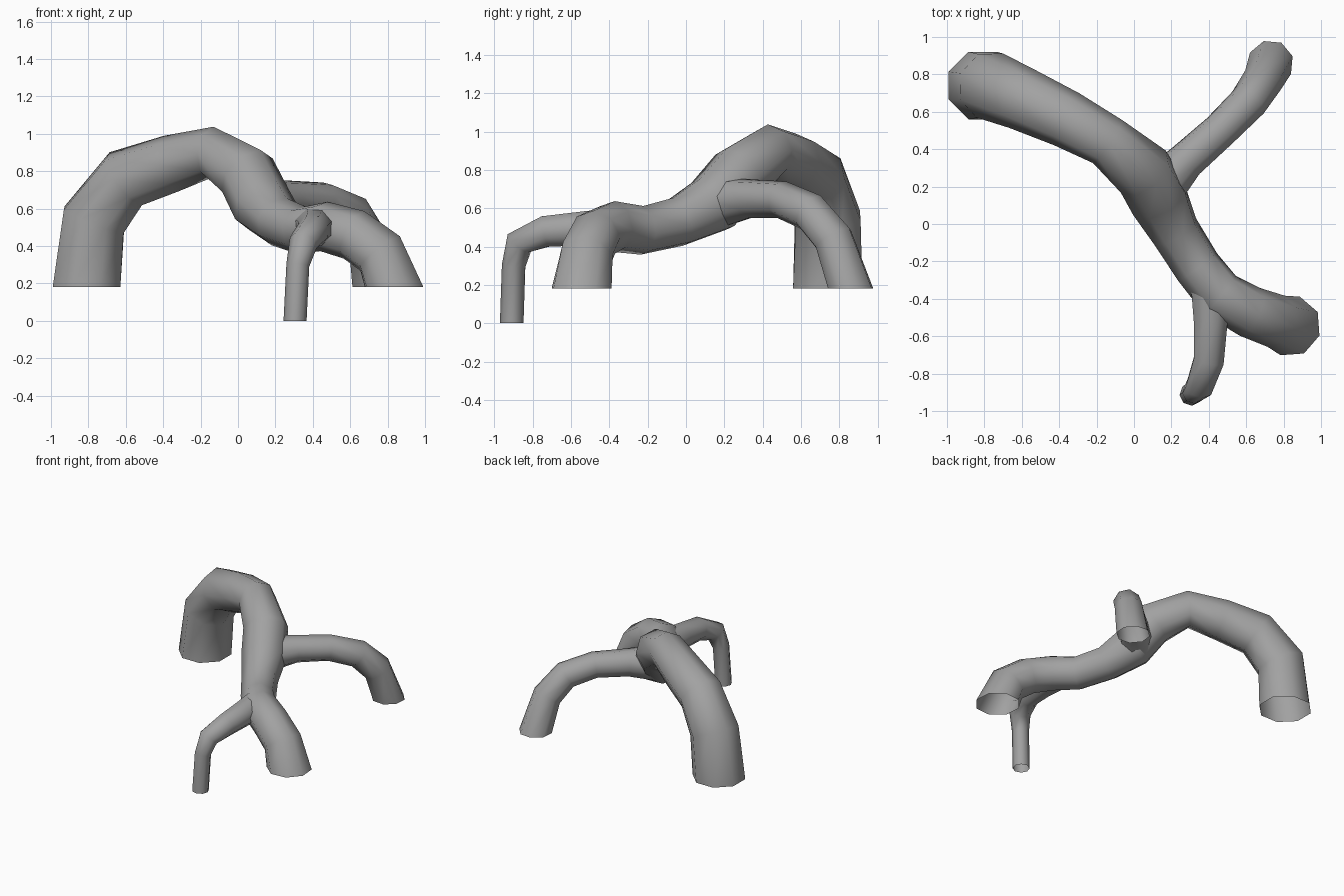
import bpy
import bmesh
import math
from mathutils import Vector

cube = bpy.data.objects.get("Cube")
if cube:
    bpy.data.objects.remove(cube, do_unlink=True)

SIDES = 8

bark = bpy.data.materials.new("grey bark")
bark.use_nodes = True
bark.diffuse_color = (0.36, 0.36, 0.36, 1)
bark.node_tree.nodes["Principled BSDF"].inputs["Base Color"].default_value = (0.36, 0.36, 0.36, 1)


def tube(name, path, open_start):
    """Loft an eight-sided hollow tube through (x, y, z, radius) stations."""
    points = [Vector(p[:3]) for p in path]
    last = len(points) - 1
    bm = bmesh.new()
    rings = []
    side = None
    for i, p in enumerate(points):
        ahead = (points[min(i + 1, last)] - p).normalized()
        behind = (p - points[max(i - 1, 0)]).normalized()
        tangent = (ahead + behind).normalized()
        # Free ends are cut level with the ground
        if i == last:
            tangent = Vector((0, 0, -1))
        elif i == 0 and open_start:
            tangent = Vector((0, 0, 1))
        if side is None:
            side = tangent.orthogonal().normalized()
        else:
            # Carry the ring direction along the path without twist
            turn = old_tangent.rotation_difference(tangent)
            side = (turn @ side).normalized()
        old_tangent = tangent
        up = tangent.cross(side)
        ring = []
        for k in range(SIDES):
            a = math.tau * (k + 0.5) / SIDES
            offset = side * math.cos(a) + up * math.sin(a)
            ring.append(bm.verts.new(p + offset * path[i][3] * 1.03))
        rings.append(ring)
    for r0, r1 in zip(rings, rings[1:]):
        for k in range(SIDES):
            n = (k + 1) % SIDES
            face = bm.faces.new((r0[k], r0[n], r1[n], r1[k]))
            face.smooth = True
    # Close the end buried in the trunk
    if not open_start:
        bm.faces.new(list(reversed(rings[0])))
    bm.normal_update()
    mesh = bpy.data.meshes.new(name)
    bm.to_mesh(mesh)
    bm.free()
    mesh.materials.append(bark)
    obj = bpy.data.objects.new(name, mesh)
    bpy.context.collection.objects.link(obj)
    return obj


# Thick arching root running from back right to front left
tube("main_root", [
    (-0.81, 0.74, 0.18, 0.19),
    (-0.77, 0.74, 0.54, 0.18),
    (-0.60, 0.67, 0.76, 0.165),
    (-0.36, 0.56, 0.84, 0.15),
    (-0.14, 0.44, 0.90, 0.135),
    (0.05, 0.28, 0.78, 0.16),
    (0.13, 0.14, 0.62, 0.16),
    (0.22, -0.04, 0.53, 0.13),
    (0.34, -0.23, 0.485, 0.125),
    (0.46, -0.38, 0.505, 0.13),
    (0.62, -0.47, 0.46, 0.135),
    (0.76, -0.52, 0.36, 0.14),
    (0.835, -0.545, 0.18, 0.16),
], True)

# Medium root reaching to the back left
tube("back_left_root", [
    (0.14, 0.19, 0.63, 0.13),
    (0.28, 0.34, 0.65, 0.10),
    (0.46, 0.50, 0.645, 0.095),
    (0.61, 0.65, 0.58, 0.10),
    (0.69, 0.77, 0.44, 0.105),
    (0.73, 0.86, 0.18, 0.12),
], False)

# Thin root dropping to the ground at the front
tube("front_root", [
    (0.41, -0.34, 0.50, 0.11),
    (0.41, -0.52, 0.495, 0.095),
    (0.40, -0.73, 0.48, 0.085),
    (0.35, -0.87, 0.42, 0.075),
    (0.32, -0.90, 0.30, 0.06),
    (0.305, -0.91, 0.0, 0.06),
], False)
